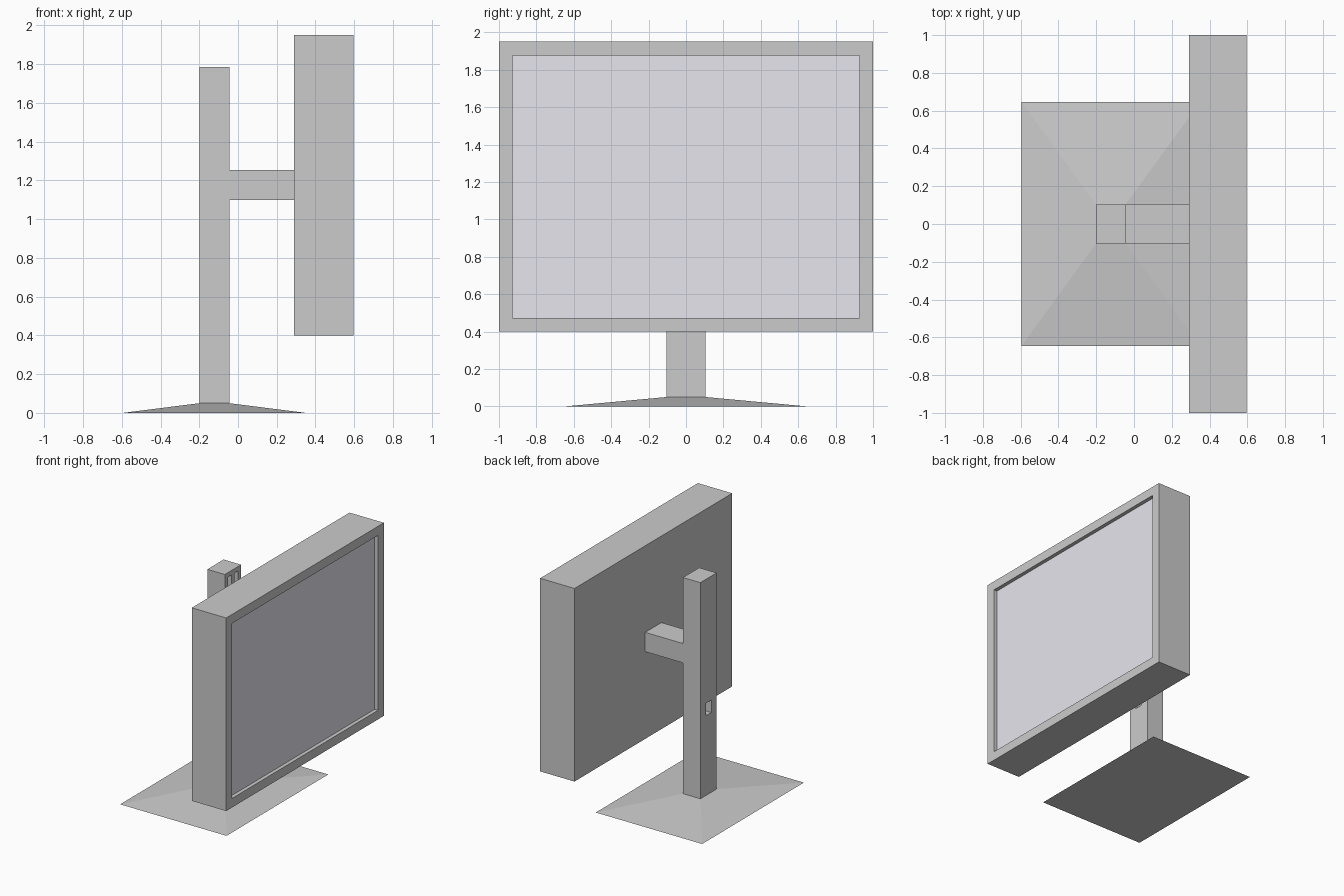
import bpy, bmesh

if "Cube" in bpy.data.objects:
    bpy.data.objects.remove(bpy.data.objects["Cube"])


def make_object(name, bm):
    mesh = bpy.data.meshes.new(name)
    bmesh.ops.recalc_face_normals(bm, faces=bm.faces)
    bm.to_mesh(mesh)
    bm.free()
    obj = bpy.data.objects.new(name, mesh)
    bpy.context.collection.objects.link(obj)
    return obj


def add_box(bm, x, y, z):
    """Add a box given (min, max) ranges per axis."""
    verts = bmesh.ops.create_cube(bm, size=1)["verts"]
    for v in verts:
        v.co = [r[0] if c < 0 else r[1] for c, r in zip(v.co, (x, y, z))]
    return verts


def box(name, x, y, z):
    bm = bmesh.new()
    add_box(bm, x, y, z)
    return make_object(name, bm)


POST_X = (-0.20, -0.045)
POST_Y = (-0.103, 0.103)
PANEL_X = (0.29, 0.595)
PANEL_Z = (0.40, 1.95)
BORDER, RECESS, GLASS = 0.073, 0.03, 0.01

# Base: shallow pyramid whose top matches the post footprint
bm = bmesh.new()
for v in add_box(bm, (-0.595, 0.35), (-0.645, 0.645), (0, 0.05)):
    if v.co.z > 0.01:
        v.co.x = POST_X[0] if v.co.x < 0 else POST_X[1]
        v.co.y = POST_Y[0] if v.co.y < 0 else POST_Y[1]
make_object("base", bm)

# Post, with twin guide grooves facing the screen and a cable hole through it
post = box("post", POST_X, POST_Y, (0.05, 1.785))
bm = bmesh.new()
for a, b in ((-0.065, -0.02), (0.02, 0.065)):
    add_box(bm, (POST_X[1] - 0.03, 0.05), (a, b), (0.85, 1.75))
add_box(bm, (-0.3, 0.05), (-0.035, 0.035), (0.69, 0.79))
cutter = make_object("post_cutter", bm)
cutter.hide_render = True
cutter.display_type = 'WIRE'
mod = post.modifiers.new("slots", 'BOOLEAN')
mod.operation = 'DIFFERENCE'
mod.solver = 'EXACT'
mod.object = cutter

# Arm joining post and panel
box("arm", (POST_X[1], PANEL_X[0]), POST_Y, (1.10, 1.255))

# Panel housing with a recessed front
bm = bmesh.new()
add_box(bm, PANEL_X, (-1, 1), PANEL_Z)
bmesh.ops.recalc_face_normals(bm, faces=bm.faces)
bm.normal_update()
front = [f for f in bm.faces if f.normal.x > 0.9]
bmesh.ops.inset_region(bm, faces=front, thickness=BORDER, use_even_offset=True)
# Extrude the inset face inward to form the recess
walls = bmesh.ops.extrude_discrete_faces(bm, faces=front)["faces"]
bmesh.ops.translate(bm, vec=(-RECESS - GLASS, 0, 0),
                    verts=list({v for f in walls for v in f.verts}))
make_object("panel_housing", bm)

# Screen, set into the recess
screen = box("screen",
             (PANEL_X[1] - RECESS - GLASS, PANEL_X[1] - RECESS),
             (-1 + BORDER, 1 - BORDER),
             (PANEL_Z[0] + BORDER, PANEL_Z[1] - BORDER))
mat = bpy.data.materials.new("screen_pale")
mat.diffuse_color = (0.80, 0.79, 0.85, 1)
mat.use_nodes = True
mat.node_tree.nodes["Principled BSDF"].inputs["Base Color"].default_value = mat.diffuse_color
screen.data.materials.append(mat)
